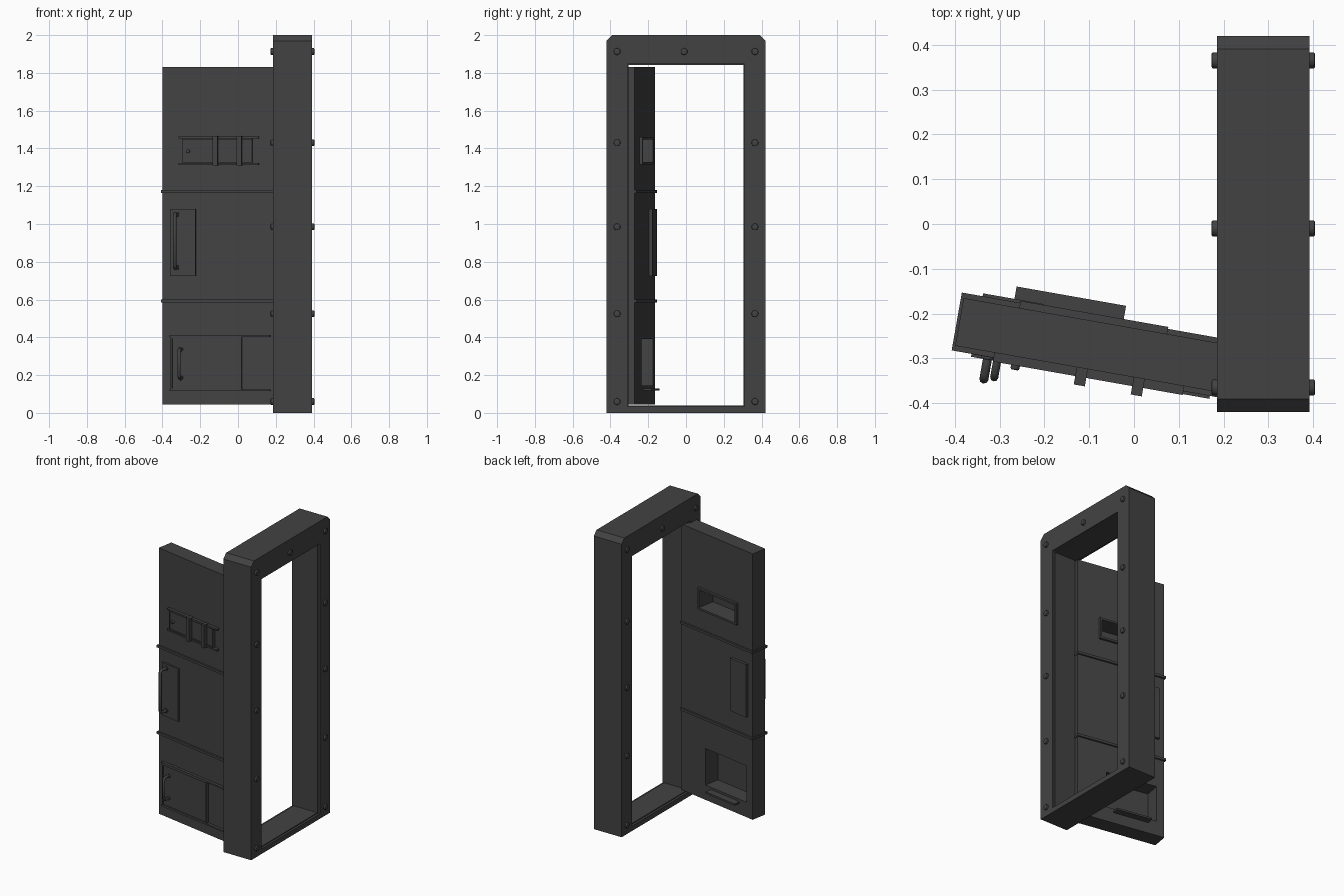
import bpy, bmesh, math
from mathutils import Matrix, Vector

if "Cube" in bpy.data.objects:
    bpy.data.objects.remove(bpy.data.objects["Cube"])

mat = bpy.data.materials.new("dark_steel")
mat.diffuse_color = (0.055, 0.055, 0.055, 1)
mat.use_nodes = True
mat.node_tree.nodes["Principled BSDF"].inputs["Base Color"].default_value = mat.diffuse_color

# Door space: x runs from free edge to hinge, -y is the outer face, swung by 10 degrees
DOOR = Matrix.Translation((-0.3955, -0.2175, 0)) @ Matrix.Rotation(math.radians(-10), 4, 'Z')
WORLD = Matrix.Identity(4)


def finish(name, bm, m):
    bmesh.ops.transform(bm, matrix=m, verts=bm.verts)
    bmesh.ops.recalc_face_normals(bm, faces=bm.faces)
    me = bpy.data.meshes.new(name)
    bm.to_mesh(me)
    bm.free()
    me.materials.append(mat)
    ob = bpy.data.objects.new(name, me)
    bpy.context.collection.objects.link(ob)
    return ob


def box(name, x, y, z, m=DOOR):
    bm = bmesh.new()
    c = [(p[0] + p[1]) / 2 for p in (x, y, z)]
    s = [p[1] - p[0] for p in (x, y, z)]
    bmesh.ops.create_cube(bm, size=1, matrix=Matrix.Translation(c) @ Matrix.Diagonal((*s, 1)))
    return finish(name, bm, m)


def ring(name, x, y, z, t, m=DOOR):
    """Rectangular border of width t in the x-z plane."""
    box(name + "_left", (x[0], x[0] + t), y, z, m)
    box(name + "_right", (x[1] - t, x[1]), y, z, m)
    box(name + "_top", (x[0] + t, x[1] - t), y, (z[1] - t, z[1]), m)
    box(name + "_bottom", (x[0] + t, x[1] - t), y, (z[0], z[0] + t), m)


def cut(ob, cutter):
    mod = ob.modifiers.new("cut", 'BOOLEAN')
    mod.object, mod.operation, mod.solver = cutter, 'DIFFERENCE', 'EXACT'
    cutter.hide_render = True
    cutter.hide_viewport = True
    cutter.name = "cutter"


def rod(name, centre, axis, r, length, m, bevel=0.004):
    bm = bmesh.new()
    rot = Vector((0, 0, 1)).rotation_difference(Vector(axis)).to_matrix().to_4x4()
    bmesh.ops.create_cone(bm, cap_ends=True, segments=16, radius1=r, radius2=r, depth=length,
                          matrix=Matrix.Translation(centre) @ rot)
    rim = [e for e in bm.edges if any(len(f.verts) > 4 for f in e.link_faces)]
    bmesh.ops.bevel(bm, geom=rim, offset=bevel, segments=2, profile=0.5, affect='EDGES')
    return finish(name, bm, m)


def handle(name, a, z0, z1, base, out, r):
    """Bent grab bar with small feet."""
    cu = bpy.data.curves.new(name, 'CURVE')
    cu.dimensions = '3D'
    cu.bevel_depth, cu.bevel_resolution, cu.use_fill_caps = r, 2, True
    pts = [(base, z0), (out + 0.012, z0), (out, z0 + 0.012),
           (out, z1 - 0.012), (out + 0.012, z1), (base, z1)]
    sp = cu.splines.new('POLY')
    sp.points.add(len(pts) - 1)
    for p, (y, z) in zip(sp.points, pts):
        p.co = (a, y, z, 1)
    cu.materials.append(mat)
    ob = bpy.data.objects.new(name, cu)
    ob.matrix_world = DOOR
    bpy.context.collection.objects.link(ob)
    for z in (z0, z1):
        rod(name + "_foot", (a, base, z), (0, 1, 0), r * 1.5, 0.012, DOOR, 0.002)


# Frame with chamfered top corners
bm = bmesh.new()
prof = [(-0.42, 0), (0.42, 0), (0.42, 1.97), (0.39, 2), (-0.39, 2), (-0.42, 1.97)]
face = bm.faces.new([bm.verts.new((0.185, y, z)) for y, z in prof])
ext = bmesh.ops.extrude_face_region(bm, geom=[face])
bmesh.ops.translate(bm, vec=(0.207, 0, 0), verts=[v for v in ext['geom'] if isinstance(v, bmesh.types.BMVert)])
frame = finish("door_frame", bm, WORLD)
cut(frame, box("cutter", (0.1, 0.5), (-0.31, 0.31), (0.033, 1.848), WORLD))

# Thin liner inside the frame opening
L = (0.2, 0.377)
for s in (-1, 1):
    box("frame_liner_side", L, sorted((s * 0.312, s * 0.304)), (0.03, 1.85), WORLD)
box("frame_liner_top", L, (-0.304, 0.304), (1.841, 1.85), WORLD)
box("frame_liner_bottom", L, (-0.304, 0.304), (0.03, 0.039), WORLD)

# Bolts through the frame
spots = [(y, z) for y in (-0.365, 0.365) for z in (0.06, 0.525, 0.985, 1.43, 1.913)] + [(-0.01, 1.913)]
for y, z in spots:
    rod("frame_bolt", (0.2885, y, z), (1, 0, 0), 0.018, 0.231, WORLD)

# Door slab with two openings
slab = box("door_slab", (0.006, 0.618), (-0.054, 0.054), (0.045, 1.832))
cut(slab, box("cutter", (0.145, 0.455), (-0.2, 0.2), (1.328, 1.448)))
cut(slab, box("cutter", (0.06, 0.412), (-0.2, 0.2), (0.145, 0.39)))

# Wrap-around bands
for z in (0.592, 1.173):
    box("door_band", (0, 0.622), (-0.0655, 0.0655), (z - 0.008, z + 0.008))

# Handle plates on both faces and main handle
box("handle_plate_front", (0.047, 0.184), (-0.066, -0.05), (0.725, 1.08))
box("handle_plate_back", (0.047, 0.184), (0.05, 0.072), (0.725, 1.08))
handle("main_handle", 0.082, 0.768, 1.052, -0.066, -0.117, 0.010)

# Upper viewing slot: sliding shutter, rails, straps, knob, rear border
box("upper_shutter", (0.113, 0.49), (-0.07, -0.053), (1.325, 1.45))
ring("shutter_border", (0.113, 0.49), (-0.074, -0.068), (1.325, 1.45), 0.006)
for z in (1.318, 1.457):
    box("upper_rail", (0.095, 0.525), (-0.074, -0.05), (z - 0.005, z + 0.005))
for a in (0.294, 0.423):
    box("shutter_strap", (a - 0.0125, a + 0.0125), (-0.093, -0.07), (1.31, 1.466))
    for z in ((1.31, 1.323), (1.453, 1.466)):
        box("strap_foot", (a - 0.0125, a + 0.0125), (-0.072, -0.05), z)
rod("shutter_knob", (0.146, -0.074, 1.385), (0, 1, 0), 0.01, 0.02, DOOR)
ring("slot_border_back", (0.132, 0.467), (0.05, 0.07), (1.315, 1.46), 0.013)

# Lower hatch: sliding panel, border, rails, handle, rear shelf
box("lower_hatch", (0.052, 0.433), (-0.066, -0.053), (0.122, 0.402))
ring("hatch_border", (0.052, 0.433), (-0.072, -0.064), (0.122, 0.402), 0.008)
for z in (0.12, 0.407):
    box("hatch_rail", (0.045, 0.585), (-0.072, -0.05), (z - 0.005, z + 0.005))
handle("hatch_handle", 0.104, 0.186, 0.336, -0.066, -0.109, 0.009)
box("tray_shelf", (0.118, 0.366), (0.05, 0.1), (0.118, 0.13))

# Smooth the round parts, keeping edges sharp
for ob in bpy.data.objects:
    ob.select_set(False)
for ob in bpy.data.objects:
    if ob.type == 'MESH' and any(k in ob.name for k in ("bolt", "knob", "foot")):
        ob.select_set(True)
        bpy.context.view_layer.objects.active = ob
bpy.ops.object.shade_smooth_by_angle()
